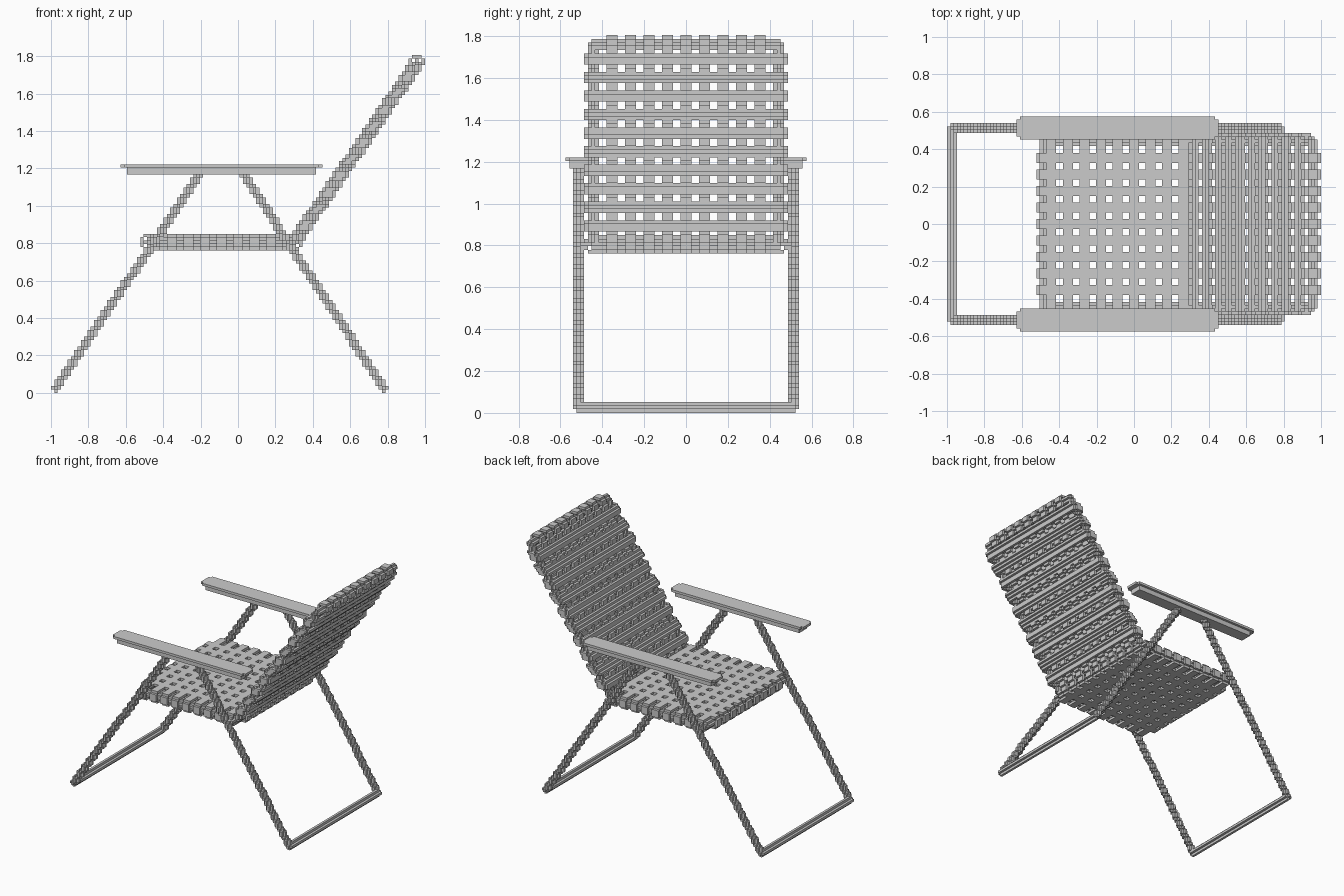
import bpy

if "Cube" in bpy.data.objects:
    bpy.data.objects.remove(bpy.data.objects["Cube"])

V = 2 / 113          # size of one block of the stepped style
TUBE_Y, LEG_Y = 25, 29
SEAT_K, FRONT_I, REAR_I = 45, -27, 17
TOP_I, TOP_K = 54, 99
LONG = range(-20, 21, 5)      # lengthwise strap centres (y)

FACES = {
    (1, 0, 0): [(1, 0, 0), (1, 1, 0), (1, 1, 1), (1, 0, 1)],
    (-1, 0, 0): [(0, 0, 0), (0, 0, 1), (0, 1, 1), (0, 1, 0)],
    (0, 1, 0): [(0, 1, 0), (0, 1, 1), (1, 1, 1), (1, 1, 0)],
    (0, -1, 0): [(0, 0, 0), (1, 0, 0), (1, 0, 1), (0, 0, 1)],
    (0, 0, 1): [(0, 0, 1), (1, 0, 1), (1, 1, 1), (0, 1, 1)],
    (0, 0, -1): [(0, 0, 0), (0, 1, 0), (1, 1, 0), (1, 0, 0)],
}


def make(name, cells):
    """Skin a set of blocks with outward flat faces."""
    verts, faces = {}, []
    for c in sorted(cells):
        for n, corners in FACES.items():
            if tuple(a + b for a, b in zip(c, n)) in cells:
                continue
            faces.append([verts.setdefault(tuple(a + b for a, b in zip(c, o)), len(verts))
                          for o in corners])
    me = bpy.data.meshes.new(name)
    me.from_pydata([((x - .5) * V, (y - .5) * V, z * V) for x, y, z in verts], [], faces)
    me.update()
    ob = bpy.data.objects.new(name, me)
    bpy.context.collection.objects.link(ob)


def tube(points):
    """Stepped tube with a plus-shaped section along a path."""
    cells = set()
    for p, q in zip(points, points[1:]):
        n = max(abs(b - a) for a, b in zip(p, q))
        for s in range(n + 1):
            x, y, z = (round(a + (b - a) * s / n) for a, b in zip(p, q))
            cells.add((x, y, z))
            for dx, dy, dz in FACES:
                cells.add((x + dx, y + dy, z + dz))
    return cells


def box(x0, x1, y0, y1, z0, z1):
    return {(x, y, z) for x in range(x0, x1 + 1)
            for y in range(y0, y1 + 1) for z in range(z0, z1 + 1)}


def back_i(k):
    return round(REAR_I + (k - SEAT_K) * (TOP_I - REAR_I) / (TOP_K - SEAT_K))


# Leg frames: two U-shaped tubes standing on the floor
for name, foot, head in (("front_leg_frame", -55, -12), ("rear_leg_frame", 44, 2)):
    make(name, tube([(head, -LEG_Y, 65), (foot, -LEG_Y, 1),
                     (foot, LEG_Y, 1), (head, LEG_Y, 65)]))

# Seat and back frames
make("seat_frame", tube([(FRONT_I, -TUBE_Y, SEAT_K), (FRONT_I, TUBE_Y, SEAT_K),
                         (REAR_I, TUBE_Y, SEAT_K), (REAR_I, -TUBE_Y, SEAT_K),
                         (FRONT_I, -TUBE_Y, SEAT_K)]))
make("back_frame", tube([(REAR_I, -TUBE_Y, SEAT_K), (TOP_I, -TUBE_Y, TOP_K),
                         (TOP_I, TUBE_Y, TOP_K), (REAR_I, TUBE_Y, SEAT_K)]))

# Seat webbing: straps looped around the frame in both directions
web = set()
for j in LONG:
    for k in (SEAT_K - 2, SEAT_K + 2):
        web |= box(FRONT_I - 1, REAR_I + 1, j - 1, j + 1, k, k)
    for i in (FRONT_I - 2, REAR_I + 2):
        web |= box(i, i, j - 1, j + 1, SEAT_K - 1, SEAT_K + 1)
for i in range(-25, 16, 5):
    for k in (SEAT_K - 2, SEAT_K + 2):
        web |= box(i - 1, i + 1, -TUBE_Y - 1, TUBE_Y + 1, k, k)
    for j in (-TUBE_Y - 2, TUBE_Y + 2):
        web |= box(i - 1, i + 1, j, j, SEAT_K - 1, SEAT_K + 1)
make("seat_webbing", web)

# Back webbing: same loops following the sloped frame
web = set()
for j in LONG:
    for k in range(SEAT_K, TOP_K + 2):
        c = min(back_i(k), TOP_I)
        for i in (c - 2, c + 2):
            web |= box(i, i, j - 1, j + 1, k, k)
    web |= box(TOP_I - 1, TOP_I + 1, j - 1, j + 1, TOP_K + 2, TOP_K + 2)
for row in range(50, 96, 5):
    for k in range(row - 1, row + 2):
        c = back_i(k)
        for i in (c - 2, c + 2):
            web |= box(i, i, -TUBE_Y - 1, TUBE_Y + 1, k, k)
        for j in (-TUBE_Y - 2, TUBE_Y + 2):
            web |= box(c - 1, c + 1, j, j, k, k)
make("back_webbing", web)

# Armrests and pivot pins on both sides
for side, s in (("left", 1), ("right", -1)):
    arm = box(-34, 24, 26, 32, 68, 68) | box(-35, 25, 27, 31, 68, 68)
    arm |= box(-33, 23, 27, 31, 66, 67)
    pins = box(-26, -25, 26, 28, 45, 45) | box(15, 17, 26, 28, 45, 45)
    make(side + "_armrest", {(x, s * y, z) for x, y, z in arm})
    make(side + "_pivot_pins", {(x, s * y, z) for x, y, z in pins})
